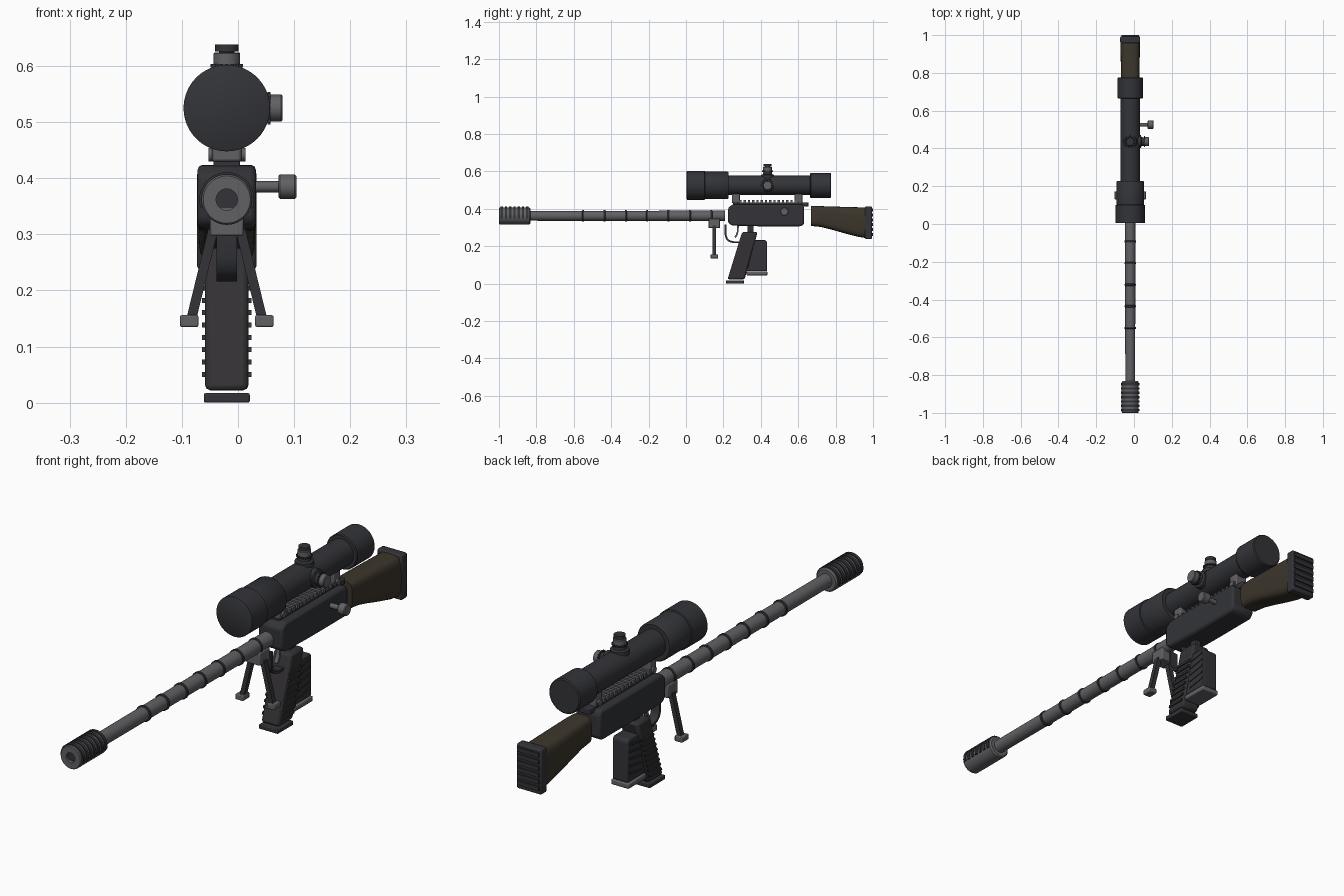
import bpy, bmesh
from math import pi, sin, cos, copysign
from mathutils import Vector, Matrix

if "Cube" in bpy.data.objects:
    bpy.data.objects.remove(bpy.data.objects["Cube"])

CX = -0.02   # centre plane of the rifle


def material(name, r, g, b):
    m = bpy.data.materials.new(name)
    m.diffuse_color = (r, g, b, 1)
    m.use_nodes = True
    m.node_tree.nodes["Principled BSDF"].inputs["Base Color"].default_value = m.diffuse_color
    return m


STEEL = material("steel", 0.12, 0.12, 0.13)
DARK = material("dark_metal", 0.033, 0.034, 0.040)
POLYMER = material("polymer", 0.034, 0.031, 0.034)
WOOD = material("wood", 0.045, 0.036, 0.024)


def finish(name, bm, mat, bevel=0, segs=2, smooth=True):
    bmesh.ops.recalc_face_normals(bm, faces=bm.faces)
    me = bpy.data.meshes.new(name)
    bm.to_mesh(me)
    bm.free()
    ob = bpy.data.objects.new(name, me)
    bpy.context.collection.objects.link(ob)
    me.materials.append(mat)
    if bevel:
        mod = ob.modifiers.new("bevel", 'BEVEL')
        mod.width, mod.segments, mod.limit_method = bevel, segs, 'ANGLE'
    if smooth:
        bpy.ops.object.select_all(action='DESELECT')
        ob.select_set(True)
        bpy.context.view_layer.objects.active = ob
        bpy.ops.object.shade_smooth_by_angle(angle=0.6)
    return ob


def loft(name, rings, mat, bevel=0, caps=True):
    bm = bmesh.new()
    loops = [[bm.verts.new(p) for p in ring] for ring in rings]
    n = len(loops[0])
    for a, b in zip(loops, loops[1:]):
        for i in range(n):
            bm.faces.new((a[i], a[(i + 1) % n], b[(i + 1) % n], b[i]))
    if caps:
        bm.faces.new(loops[0])
        bm.faces.new(loops[-1])
    return finish(name, bm, mat, bevel)


def lathe(name, profile, origin, axis, mat, n=48):
    """Revolve (distance, radius) pairs around an axis through origin."""
    u, v = {'X': ((0, 1, 0), (0, 0, 1)), 'Y': ((1, 0, 0), (0, 0, 1)), 'Z': ((1, 0, 0), (0, 1, 0))}[axis]
    u, v, o = Vector(u), Vector(v), Vector(origin)
    w = Vector([float(axis == k) for k in 'XYZ'])
    return loft(name, [[o + w * d + r * (u * cos(2 * pi * i / n) + v * sin(2 * pi * i / n))
                        for i in range(n)] for d, r in profile], mat)


def side(name, pts, half, mat, bevel=0, x=CX):
    """Extrude a (y, z) side profile across the width."""
    return loft(name, [[(x + s * half, y, z) for y, z in pts] for s in (-1, 1)], mat, bevel)


def box(name, x0, x1, y0, y1, z0, z1, mat, bevel=0):
    return side(name, [(y0, z0), (y1, z0), (y1, z1), (y0, z1)], (x1 - x0) / 2, mat, bevel, (x0 + x1) / 2)


def mid(name, half, y0, y1, z0, z1, mat, bevel=0):
    return box(name, CX - half, CX + half, y0, y1, z0, z1, mat, bevel)


# Barrel, rings and muzzle brake
BZ = 0.362
axis0 = (CX, 0, BZ)
lathe("barrel", [(-0.86, 0.026), (0.208, 0.028)], axis0, 'Y', STEEL)
for i in range(7):
    y = -0.55 + 0.1142 * i
    lathe("barrel_ring", [(y - 0.006, 0.026), (y - 0.004, 0.031), (y + 0.004, 0.031), (y + 0.006, 0.026)],
          axis0, 'Y', DARK)
lathe("muzzle_brake", [(-0.95, 0.019), (-1.0, 0.019), (-1.0, 0.042), (-0.996, 0.045), (-0.838, 0.045),
                       (-0.832, 0.04), (-0.832, 0.02)], axis0, 'Y', STEEL)
for i in range(7):
    y = -0.985 + 0.0228 * i
    arc = [-0.3 + (pi + 0.6) * k / 24 for k in range(25)]
    loft("muzzle_fin", [[(CX + 0.049 * cos(a), yy, BZ + 0.049 * sin(a)) for a in arc]
                        for yy in (y - 0.006, y + 0.006)], DARK)

# Receiver and rail
side("receiver", [(0.225, 0.325), (0.245, 0.31), (0.40, 0.306), (0.615, 0.306), (0.632, 0.32),
                  (0.632, 0.41), (0.62, 0.424), (0.25, 0.424), (0.225, 0.405)], 0.052, DARK, 0.014)
mid("rail", 0.024, 0.25, 0.655, 0.412, 0.434, DARK, 0.003)
for i in range(16):
    y = 0.262 + 0.0228 * i
    mid("rail_tooth", 0.028, y, y + 0.012, 0.43, 0.447, STEEL)

# Bolt handle
lathe("bolt_handle", [(0.02, 0.010), (0.072, 0.010), (0.072, 0.019), (0.075, 0.022), (0.101, 0.022), (0.104, 0.019)],
      (0, 0.526, 0.385), 'X', STEEL, 32)

# Scope with mounts
SZ = 0.525
scope = (CX, 0, SZ)
lathe("scope_body", [(0.004, 0.074), (0.006, 0.077), (0.10, 0.077), (0.102, 0.073), (0.222, 0.073), (0.228, 0.069),
                     (0.228, 0.052), (0.664, 0.052), (0.664, 0.064), (0.668, 0.067), (0.772, 0.067), (0.776, 0.063)],
      scope, 'Y', DARK, 64)
for y in (0.246, 0.58):
    mid("scope_mount", 0.026, y, y + 0.042, 0.43, 0.485, STEEL, 0.004)
    for s in (-1, 1):
        lathe("mount_screw", [(-0.004, 0.012), (0.004, 0.012)], (CX + s * 0.029, y + 0.021, 0.442), 'X', STEEL, 16)

# Turrets: base, knurled collar, knob and cap
TY = 0.436
for ax, o in (('Z', (CX, TY, SZ)), ('X', (CX, TY, SZ))):
    top = ax == 'Z'
    lathe("turret_base", [(0.03, 0.036), (0.056, 0.034), (0.060, 0.024), (0.076, 0.022)], o, ax, DARK, 32)
    lathe("turret_knob", [(0.074, 0.024), (0.097, 0.024), (0.099, 0.022)], o, ax, STEEL, 32)
    lathe("turret_collar", [(0.073, 0.025), (0.078, 0.025)], o, ax, DARK, 32)
    if top:
        lathe("turret_cap", [(0.097, 0.014), (0.101, 0.014), (0.101, 0.021), (0.113, 0.021)], o, ax, DARK, 32)
    for k in range(16):
        a = 2 * pi * k / 16
        c, s = 0.026 * cos(a), 0.026 * sin(a)
        p = (CX + c, TY + s, SZ + 0.0755) if top else (CX + 0.0755, TY + c, SZ + s)
        h = 0.0028
        box("turret_knurl", p[0] - h, p[0] + h, p[1] - h, p[1] + h, p[2] - h, p[2] + h, DARK)


# Stock: rounded sections lofted backwards
def section(y, z0, z1, hw, n=32):
    def f(t):
        return copysign(abs(t) ** 0.5, t)
    return [(CX + hw * f(cos(2 * pi * i / n)), y,
             (z0 + z1) / 2 + (z1 - z0) / 2 * f(sin(2 * pi * i / n))) for i in range(n)]


loft("stock", [section(*s) for s in ((0.668, 0.308, 0.414, 0.043), (0.72, 0.303, 0.414, 0.046),
                                     (0.78, 0.288, 0.412, 0.048), (0.85, 0.268, 0.410, 0.050),
                                     (0.92, 0.250, 0.408, 0.051), (0.965, 0.243, 0.408, 0.051))], WOOD)
mid("butt_pad", 0.053, 0.957, 0.994, 0.238, 0.413, DARK, 0.006)
for i in range(6):
    z = 0.255 + 0.026 * i
    mid("pad_rib", 0.047, 0.99, 1.0, z, z + 0.016, DARK)

# Grip with side ridges and base plate
side("grip", [(0.222, 0.022), (0.313, 0.022), (0.383, 0.276), (0.300, 0.276)], 0.039, POLYMER, 0.01)
mid("grip_base", 0.041, 0.214, 0.31, 0.0, 0.017, DARK, 0.003)
mid("grip_neck", 0.012, 0.33, 0.36, 0.26, 0.315, DARK)
for i in range(8):
    z = 0.046 + 0.022 * i
    y = 0.222 + (z - 0.022) * 0.307
    for s in (-1, 1):
        side("grip_ridge", [(y + 0.008, z), (y + 0.082, z), (y + 0.085, z + 0.009), (y + 0.011, z + 0.009)],
             0.005, POLYMER, 0, CX + s * 0.0395)

# Magazine
side("magazine", [(0.326, 0.066), (0.433, 0.066), (0.433, 0.222), (0.425, 0.232), (0.362, 0.232)],
     0.033, DARK, 0.004)
mid("magazine_base", 0.038, 0.324, 0.436, 0.044, 0.064, STEEL, 0.004)
for i in range(5):
    z = 0.085 + 0.028 * i
    side("magazine_rib", [(0.352, z), (0.425, z + 0.012), (0.425, z + 0.019), (0.352, z + 0.007)], 0.036, DARK)

# Trigger guard and trigger: thin strips following a path
def strip(name, path, t, half, mat):
    pts = [Vector(p) for p in path]
    outer, inner = [], []
    for i, p in enumerate(pts):
        d = (pts[min(i + 1, len(pts) - 1)] - pts[max(i - 1, 0)]).normalized()
        nrm = Vector((-d.y, d.x)) * t / 2
        outer.append(tuple(p + nrm))
        inner.append(tuple(p - nrm))
    side(name, outer + inner[::-1], half, mat)


strip("trigger_guard", [(0.212, 0.315), (0.212, 0.26), (0.218, 0.24), (0.232, 0.227), (0.255, 0.221), (0.31, 0.221)],
      0.01, 0.018, DARK)
strip("trigger", [(0.278, 0.31), (0.277, 0.28), (0.272, 0.262), (0.262, 0.247)], 0.009, 0.008, STEEL)

# Bipod
mid("bipod_block", 0.03, 0.12, 0.182, 0.297, 0.348, STEEL, 0.004)
for s in (-1, 1):
    loft("bipod_leg", [[(CX + s * (dx + a * 0.009), 0.151 + b * 0.01, z)
                        for a, b in ((-1, -1), (1, -1), (1, 1), (-1, 1))]
                       for dx, z in ((0.024, 0.31), (0.063, 0.15))], DARK)
    fx = CX + s * 0.067
    box("bipod_foot", fx - 0.0165, fx + 0.0165, 0.131, 0.172, 0.135, 0.156, STEEL, 0.003)
